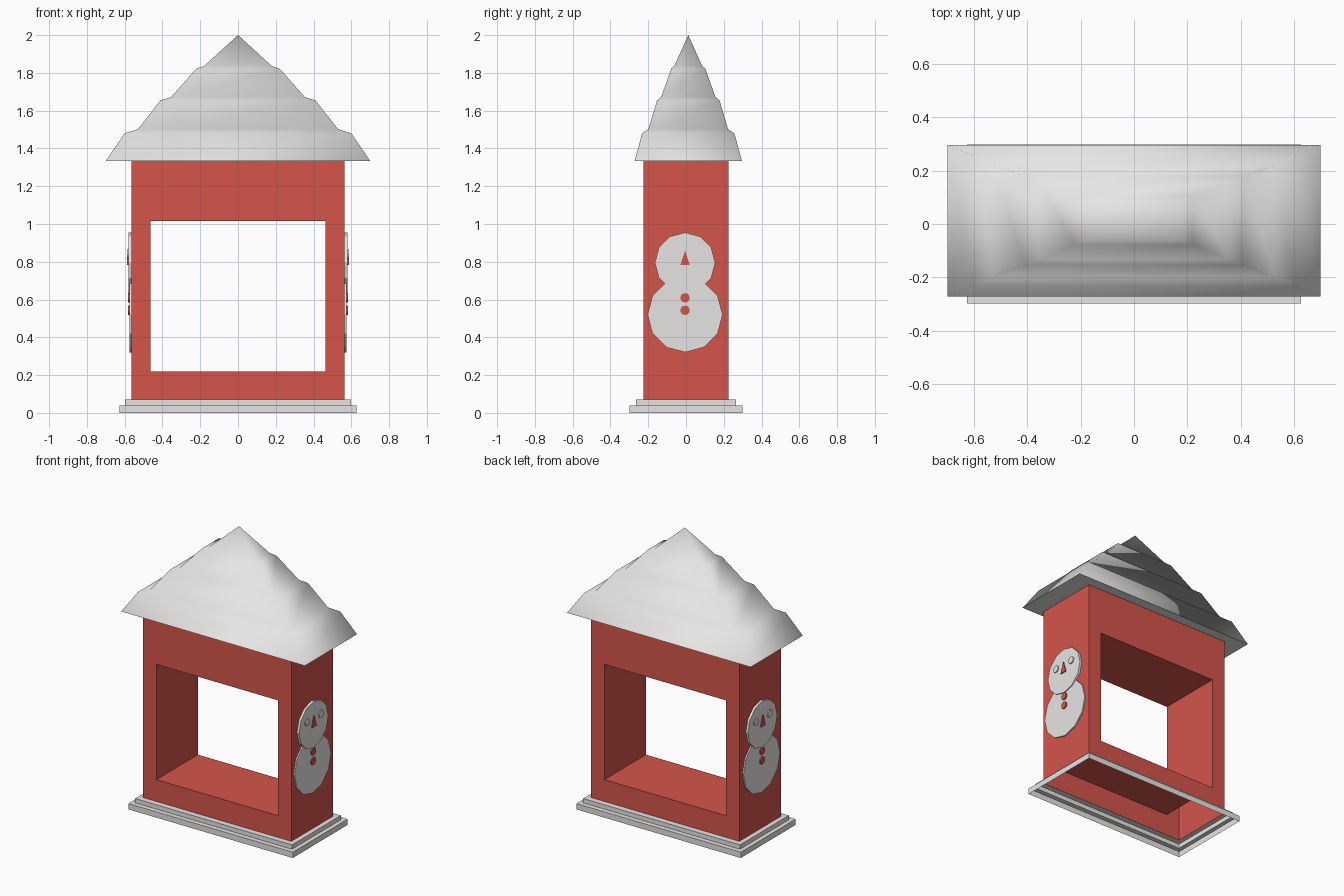
import bpy, bmesh, math

if "Cube" in bpy.data.objects:
    bpy.data.objects.remove(bpy.data.objects["Cube"])

def material(name, rgb):
    m = bpy.data.materials.new(name)
    m.diffuse_color = (*rgb, 1)
    m.use_nodes = True
    m.node_tree.nodes["Principled BSDF"].inputs["Base Color"].default_value = m.diffuse_color
    return m

RED = material("brick red", (0.66, 0.09, 0.07))
WHITE = material("snow white", (0.8, 0.785, 0.77))

def finish(bm, name, mat, open_faces=()):
    """Fix normals on the closed mesh, drop the open faces, make the object."""
    bmesh.ops.recalc_face_normals(bm, faces=bm.faces)
    if open_faces:
        bmesh.ops.delete(bm, geom=list(open_faces), context='FACES_ONLY')
    me = bpy.data.meshes.new(name)
    bm.to_mesh(me)
    bm.free()
    me.materials.append(mat)
    ob = bpy.data.objects.new(name, me)
    bpy.context.collection.objects.link(ob)
    return ob

def rect_ring(bm, hx, hy, z, cy=0.0):
    return [bm.verts.new((sx * hx, cy + sy * hy, z))
            for sx, sy in ((-1, -1), (1, -1), (1, 1), (-1, 1))]

def bridge(bm, a, b):
    n = len(a)
    return [bm.faces.new((a[i], a[(i + 1) % n], b[(i + 1) % n], b[i])) for i in range(n)]

# Stepped hollow base, open below and inside the walls
bm = bmesh.new()
rings = [rect_ring(bm, *r) for r in ((0.627, 0.299, 0), (0.627, 0.299, 0.04),
                                     (0.598, 0.266, 0.04), (0.598, 0.266, 0.07),
                                     (0.565, 0.226, 0.07))]
for a, b in zip(rings, rings[1:]):
    bridge(bm, a, b)
lids = [bm.faces.new(rings[0]), bm.faces.new(rings[-1])]
finish(bm, "stepped_base", WHITE, lids)

# Booth walls with a window tunnel from front to back, open below
bm = bmesh.new()
def loop(y, hx, z0, z1):
    return [bm.verts.new((x, y, z)) for x, z in ((-hx, z0), (hx, z0), (hx, z1), (-hx, z1))]
outer_f, outer_b = (loop(y, 0.565, 0.07, 1.336) for y in (-0.226, 0.226))
inner_f, inner_b = (loop(y, 0.464, 0.22, 1.015) for y in (-0.226, 0.226))
bridge(bm, outer_f, inner_f)
bridge(bm, inner_f, inner_b)
bridge(bm, inner_b, outer_b)
sides = bridge(bm, outer_b, outer_f)      # first one is the underside
finish(bm, "booth_walls", RED, [sides[0]])

# Tiered snowy roof, smooth with a crisp eave
bm = bmesh.new()
CY = 0.012
tiers = [(0.70, 0.284, 1.334), (0.60, 0.244, 1.48), (0.53, 0.211, 1.502),
         (0.41, 0.165, 1.655), (0.355, 0.144, 1.671), (0.22, 0.09, 1.823),
         (0.18, 0.074, 1.836)]
rings = [rect_ring(bm, *t, CY) for t in tiers]
for a, b in zip(rings, rings[1:]):
    bridge(bm, a, b)
apex = bm.verts.new((0, CY, 2.0))
for i in range(4):
    bm.faces.new((rings[-1][i], rings[-1][(i + 1) % 4], apex))
for f in bm.faces:
    f.smooth = True
under = bm.faces.new(rings[0])
under.smooth = False
for e in under.edges:
    e.smooth = False
finish(bm, "snowy_roof", WHITE)

def plate(name, side, pts, x0, x1, mat):
    """Thin plate on a side wall, outlined by (y, z) points."""
    bm = bmesh.new()
    a = [bm.verts.new((side * x0, y, z)) for y, z in pts]
    b = [bm.verts.new((side * x1, y, z)) for y, z in pts]
    bridge(bm, a, b)
    bm.faces.new(a)
    bm.faces.new(b)
    finish(bm, name, mat)

def disc(y, z, r, n=12):
    return [(y + r * math.sin(math.tau * i / n), z + r * math.cos(math.tau * i / n))
            for i in range(n)]

# Snow figure plaques on both side walls
for side, tag in ((1, "right"), (-1, "left")):
    y = -0.005
    plate(f"snow_body_{tag}", side, disc(y, 0.52, 0.199), 0.565, 0.574, WHITE)
    plate(f"snow_head_{tag}", side, disc(y, 0.795, 0.16), 0.565, 0.5805, WHITE)
    for k in (-1, 1):
        plate(f"eye_{tag}_{k}", side, disc(y + k * 0.075, 0.84, 0.025), 0.58, 0.587, WHITE)
    plate(f"nose_{tag}", side, [(y - 0.025, 0.782), (y + 0.025, 0.782), (y, 0.86)],
          0.58, 0.587, RED)
    for k, z in enumerate((0.609, 0.543)):
        plate(f"button_{tag}_{k}", side, disc(y, z, 0.025), 0.573, 0.5815, RED)
